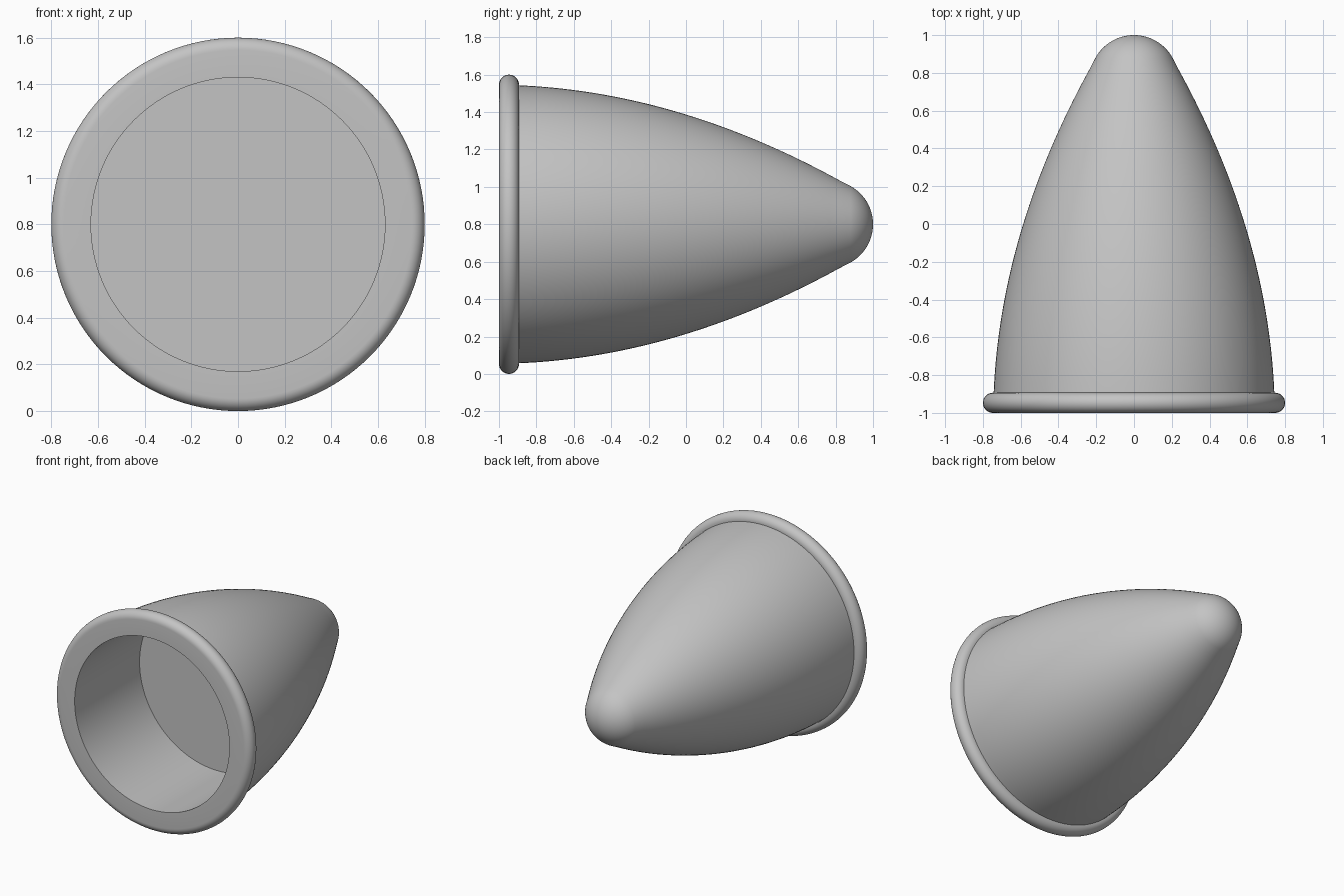
import bpy
import bmesh
from math import pi, sin, cos, atan
from mathutils import Matrix, Vector

cube = bpy.data.objects.get("Cube")
if cube:
    bpy.data.objects.remove(cube)

SEGMENTS = 128
AXIS_Z = 0.8
FRONT, RIM_BACK = -1.0, -0.893
BORE, BORE_END = 0.63, -0.245
BASE_R = 0.743

grey = bpy.data.materials.new("plain grey")
grey.use_nodes = True
colour = (0.55, 0.55, 0.55, 1)
grey.diffuse_color = colour
grey.node_tree.nodes["Principled BSDF"].inputs["Base Color"].default_value = colour


def lathe(name, profile):
    """Revolve (y, radius) points around the lengthwise axis."""
    bm = bmesh.new()
    verts = [bm.verts.new((r, y, 0)) for y, r in profile]
    edges = [bm.edges.new(pair) for pair in zip(verts, verts[1:])]
    bmesh.ops.spin(bm, geom=verts + edges, cent=(0, 0, 0), axis=(0, 1, 0),
                   angle=2 * pi, steps=SEGMENTS, use_merge=True)
    bmesh.ops.remove_doubles(bm, verts=bm.verts, dist=1e-5)
    bmesh.ops.recalc_face_normals(bm, faces=bm.faces)
    # Point the normals away from the axis at the widest face
    widest = max(bm.faces, key=lambda f: Vector((f.calc_center_median().x, f.calc_center_median().z)).length)
    centre = widest.calc_center_median()
    if widest.normal.x * centre.x + widest.normal.z * centre.z < 0:
        bmesh.ops.reverse_faces(bm, faces=bm.faces)
    bmesh.ops.transform(bm, matrix=Matrix.Translation((0, 0, AXIS_Z)), verts=bm.verts)
    mesh = bpy.data.meshes.new(name)
    bm.to_mesh(mesh)
    bm.free()
    mesh.materials.append(grey)
    obj = bpy.data.objects.new(name, mesh)
    bpy.context.collection.objects.link(obj)
    bpy.ops.object.select_all(action="DESELECT")
    obj.select_set(True)
    bpy.context.view_layer.objects.active = obj
    bpy.ops.object.shade_smooth_by_angle(angle=pi / 6)
    return obj


# Rim: flat front ring with a half-round outer edge
bead = (RIM_BACK - FRONT) / 2
rim = [(FRONT, BORE)]
for i in range(17):
    a = pi * i / 16
    rim.append((FRONT + bead - bead * cos(a), 0.8 - bead + bead * sin(a)))
rim.append((RIM_BACK, BASE_R))
lathe("rim", rim)

# Hollow body: flat-bottomed bore, then the curved outside ending in a round tip
LENGTH, SLOPE, BEND = 1.77, 0.043, 0.148
cavity = [(FRONT, BORE), (BORE_END, BORE), (BORE_END, 0)]
lathe("cavity", cavity)
cavity_mesh = bpy.data.objects["cavity"].data
cavity_mesh.flip_normals()

shell = []
for i in range(33):
    t = LENGTH * i / 32
    shell.append((RIM_BACK + t, BASE_R - SLOPE * t - BEND * t * t))
end_y, end_r = shell[-1]
lean = atan(SLOPE + 2 * BEND * LENGTH)
tip_r = end_r / cos(lean)
tip_y = 1.0 - tip_r
shell[-1] = (tip_y + tip_r * sin(lean), end_r)
for i in range(1, 17):
    a = lean + (pi / 2 - lean) * i / 16
    shell.append((tip_y + tip_r * sin(a), tip_r * cos(a) if i < 16 else 0))
lathe("body", shell)
